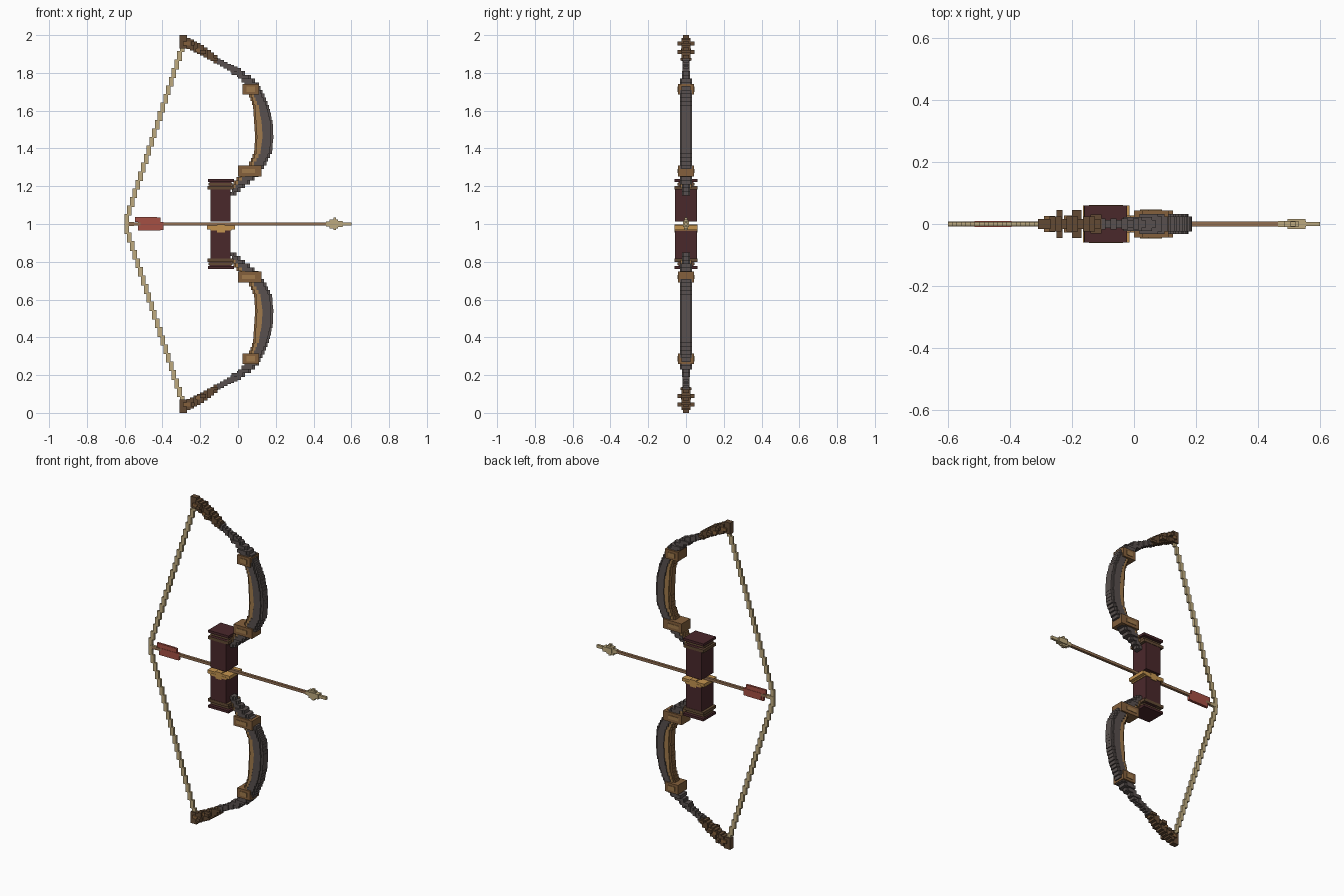
import bpy
import bmesh
from mathutils import Matrix

cube = bpy.data.objects.get("Cube")
if cube:
    bpy.data.objects.remove(cube, do_unlink=True)


def material(name, rgb):
    linear = [((c / 255 + 0.055) / 1.055) ** 2.4 for c in rgb] + [1]
    mat = bpy.data.materials.new(name)
    mat.use_nodes = True
    mat.diffuse_color = linear
    mat.node_tree.nodes["Principled BSDF"].inputs["Base Color"].default_value = linear
    return mat


GREY = material("horn_grey", (88, 80, 78))
BROWN = material("dark_brown", (98, 74, 52))
BAND = material("band_brown", (132, 96, 60))
TAN = material("wood_tan", (160, 122, 76))
MAROON = material("grip_maroon", (74, 40, 43))
GOLD = material("gold", (196, 148, 80))
STRING = material("string_cream", (190, 170, 126))
RED = material("feather_red", (165, 80, 68))
SHAFT = material("shaft_brown", (146, 110, 80))


def build(name, mat, boxes):
    """Boxes are (x0, x1, z0, z1, half depth) tuples joined in one object."""
    bm = bmesh.new()
    for x0, x1, z0, z1, hy in boxes:
        m = Matrix.Translation(((x0 + x1) / 2, 0, (z0 + z1) / 2))
        bmesh.ops.create_cube(bm, size=1, matrix=m @ Matrix.Diagonal((x1 - x0, 2 * hy, z1 - z0, 1)))
    mesh = bpy.data.meshes.new(name)
    bm.to_mesh(mesh)
    bm.free()
    mesh.materials.append(mat)
    bpy.context.collection.objects.link(bpy.data.objects.new(name, mesh))


def both(name, mat, boxes):
    """Upper part plus its reflection about the arrow line."""
    build("upper_" + name, mat, boxes)
    build("lower_" + name, mat, [(a, b, 2 - d, 2 - c, h) for a, b, c, d, h in boxes])


def sample(keys, t):
    for a, b in zip(keys, keys[1:]):
        if a[0] <= t <= b[0]:
            f = (t - a[0]) / (b[0] - a[0])
            return [p + (q - p) * f for p, q in zip(a[1:], b[1:])]
    return keys[-1][1:]


# Curved limb in stepped rows: height, inner x, seam x, outer x
LIMB = [(1.14, -.05, -.05, -.025), (1.17, -.04, -.04, .0), (1.21, -.03, -.01, .05),
        (1.25, .0, .03, .10), (1.31, .055, .08, .145), (1.38, .085, .12, .18),
        (1.46, .09, .13, .187), (1.54, .085, .125, .183), (1.62, .08, .11, .165),
        (1.69, .055, .08, .135), (1.74, .035, .035, .11), (1.78, .0, .0, .07),
        (1.81, -.05, -.05, .02)]
STEP = 0.02
outer, inner, edge = [], [], []
for i in range(33):
    z = 1.15 + i * STEP
    left, seam, right = sample(LIMB, z + STEP / 2)
    wide = .033 if 1.2 < z < 1.76 else .022
    outer += [(seam, right - .012, z, z + STEP, wide), (seam, right, z, z + STEP, wide - .009)]
    if seam - left > .012:
        inner.append((left + .01, seam + .004, z, z + STEP, .028))
        edge.append((left, left + .016, z, z + STEP, .02))
both("limb_back", GREY, outer)
both("limb_belly", TAN, inner)
both("limb_belly_edge", BAND, edge)

# Binding bands around each limb
both("limb_bands", BAND, [(.0, .125, 1.252, 1.31, .043), (.025, .112, 1.685, 1.742, .043)])
both("band_studs", TAN, [(.02, .09, 1.27, 1.292, .046), (.045, .09, 1.70, 1.727, .046)])

# Slender neck and carved tip of each limb, stepped along x
NECK = [(-.12, 1.865, .016), (-.06, 1.832, .017), (.02, 1.79, .026)]
neck = []
for i in range(8):
    x = -.13 + i * .018
    z, h = sample(NECK, max(x, -.12))
    neck.append((x, x + .02, z - h, z + h, .018 if i % 2 else .013))
both("limb_neck", GREY, neck)

TIP = [(-.29, 1.965, .03), (-.2, 1.92, .028), (-.11, 1.862, .02)]
tip = [(-.31, -.27, 1.93, 2.0, .016)]
for i in range(10):
    x = -.29 + i * .018
    z, h = sample(TIP, x)
    tip.append((x, x + .02, z - h, z + h, .024 if i % 3 else .016))
both("limb_tip", BROWN, tip)
both("tip_pegs", BROWN, [(-.25, -.23, 1.945, 1.965, .045), (-.2, -.17, 1.9, 1.92, .045),
                         (-.14, -.105, 1.865, 1.88, .03)])
both("tip_ridge", BAND, [(-.29, -.255, 1.945, 1.965, .026), (-.225, -.2, 1.91, 1.93, .027)])

# Bow string in stepped segments
N = 21
string = []
for i in range(N):
    x = -.59 + .295 * i / (N - 1)
    z = 1.0 + .955 * i / N
    string.append((x - .012, x + .012, z, z + .955 / N + .006, .007))
string[0] = (-.6, -.578, 1.0, 1.052, .007)
both("string", STRING, string)

# Grip blocks, collars and caps
both("grip", MAROON, [(-.145, -.04, 1.012, 1.2, .058)])
both("grip_cap", MAROON, [(-.16, -.022, 1.222, 1.237, .06), (-.15, -.035, 1.2, 1.222, .04)])
both("grip_collar", BROWN, [(-.162, -.024, 1.182, 1.2, .06), (-.155, -.03, 1.205, 1.218, .045)])
build("lower_grip_top", MAROON, [(-.145, -.04, .96, .99, .055)])
build("arrow_rest", GOLD, [(-.165, -.015, .972, .992, .06), (-.11, -.07, .955, .998, .062),
                           (-.145, -.035, .965, .98, .062)])

# Arrow
build("arrow_shaft", SHAFT, [(-.58, .5, .992, 1.008, .008)])
build("arrow_nock", STRING, [(-.6, -.55, .99, 1.01, .008)])
build("arrow_feathers", RED, [(-.53, -.41, .966, 1.034, .007), (-.545, -.43, 1.01, 1.036, .006),
                              (-.515, -.395, .968, 1.01, .009)])
build("arrow_head", STRING, [(.465, .555, .988, 1.012, .01), (.485, .53, .975, 1.025, .01),
                             (.495, .553, .985, 1.015, .016), (.505, .52, .967, 1.035, .008),
                             (.55, .6, .991, 1.009, .007)])
